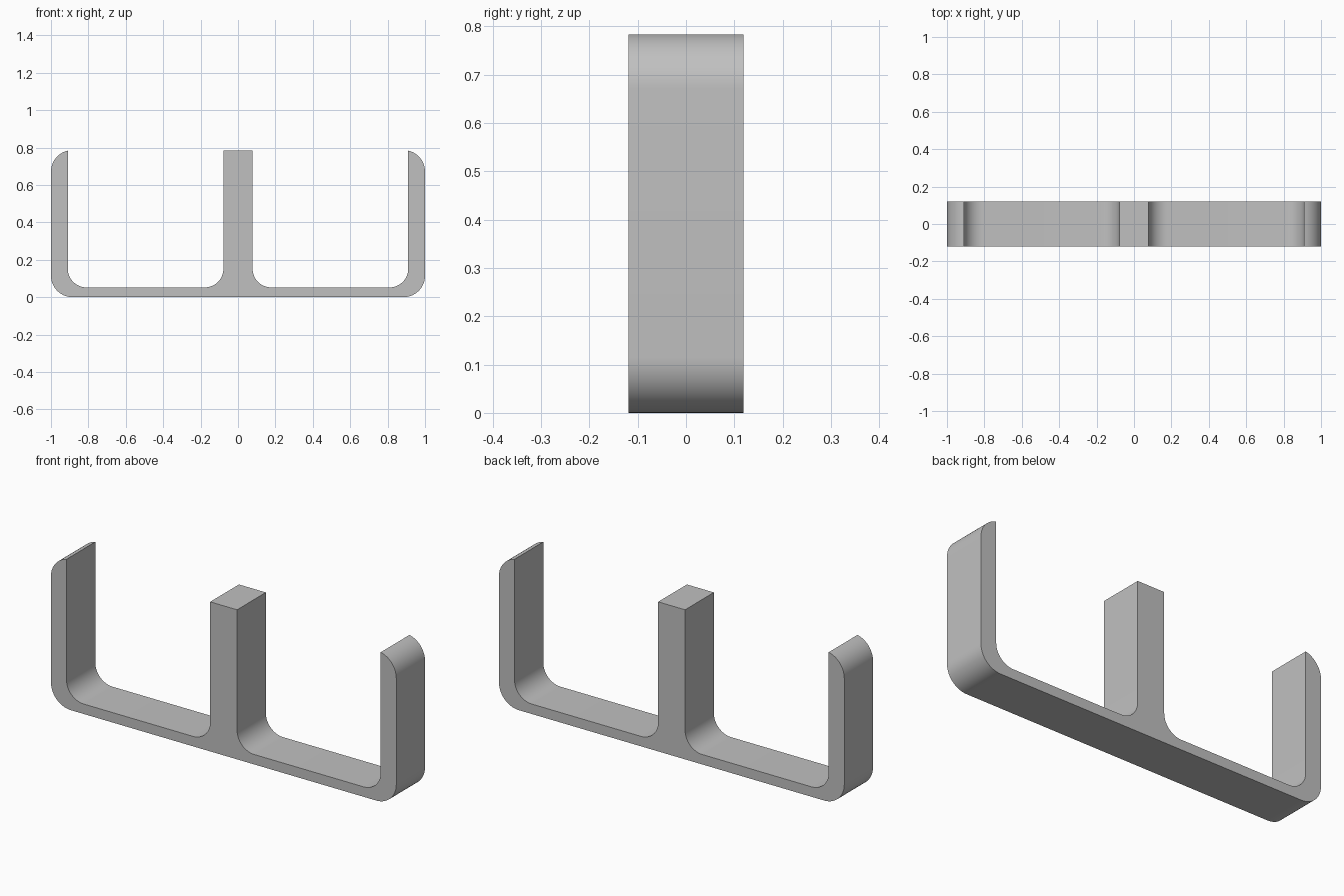
import bpy
import bmesh
from math import cos, sin, radians, asin, degrees

cube = bpy.data.objects.get("Cube")
if cube:
    bpy.data.objects.remove(cube, do_unlink=True)

HEIGHT, DEPTH = 0.783, 0.238
FLOOR = 0.052          # thickness of the base strip
POST = 0.078           # half width of the centre post
WALL = 0.91            # inner face of the end walls
R_OUT, R_IN = 0.115, 0.1
STEPS = 14


def arc(cx, cz, r, start, end):
    """Points on an arc, angles in degrees."""
    angles = [radians(start + (end - start) * i / STEPS) for i in range(STEPS + 1)]
    return [(cx + r * cos(a), cz + r * sin(a)) for a in angles]


# Right-hand half of the outline, from the bottom up and back to the post
tip_r = R_OUT
tip_x, tip_z = 1 - tip_r, HEIGHT - tip_r
tip_angle = 90 - degrees(asin((WALL - tip_x) / tip_r))
half = arc(1 - R_OUT, R_OUT, R_OUT, -90, 0)              # outer bottom corner
half += arc(tip_x, tip_z + 0.003, tip_r, 0, tip_angle)   # rounded wall top
half += arc(WALL - R_IN, FLOOR + R_IN, R_IN, 0, -90)     # wall fillet
half += arc(POST + R_IN, FLOOR + R_IN, R_IN, 270, 180)   # post fillet
half.append((POST, HEIGHT))
outline = half + [(-x, z) for x, z in reversed(half)]

# Extrude the outline through the depth
bm = bmesh.new()
face = bm.faces.new([bm.verts.new((x, -DEPTH / 2, z)) for x, z in outline])
result = bmesh.ops.extrude_face_region(bm, geom=[face], use_keep_orig=True)
moved = [v for v in result["geom"] if isinstance(v, bmesh.types.BMVert)]
bmesh.ops.translate(bm, verts=moved, vec=(0, DEPTH, 0))
bmesh.ops.recalc_face_normals(bm, faces=bm.faces)
caps = [f for f in bm.faces if len(f.verts) > 4]
bmesh.ops.triangulate(bm, faces=caps)
mesh = bpy.data.meshes.new("double_channel_bracket")
bm.to_mesh(mesh)
bm.free()

bracket = bpy.data.objects.new("double_channel_bracket", mesh)
bpy.context.collection.objects.link(bracket)

# Plain grey finish
grey = bpy.data.materials.new("grey")
grey.use_nodes = True
colour = (0.53, 0.53, 0.53, 1)
grey.diffuse_color = colour
grey.node_tree.nodes["Principled BSDF"].inputs["Base Color"].default_value = colour
mesh.materials.append(grey)

# Smooth fillets with crisp edges
bpy.ops.object.select_all(action="DESELECT")
bracket.select_set(True)
bpy.context.view_layer.objects.active = bracket
bpy.ops.object.shade_smooth_by_angle(angle=radians(30))
